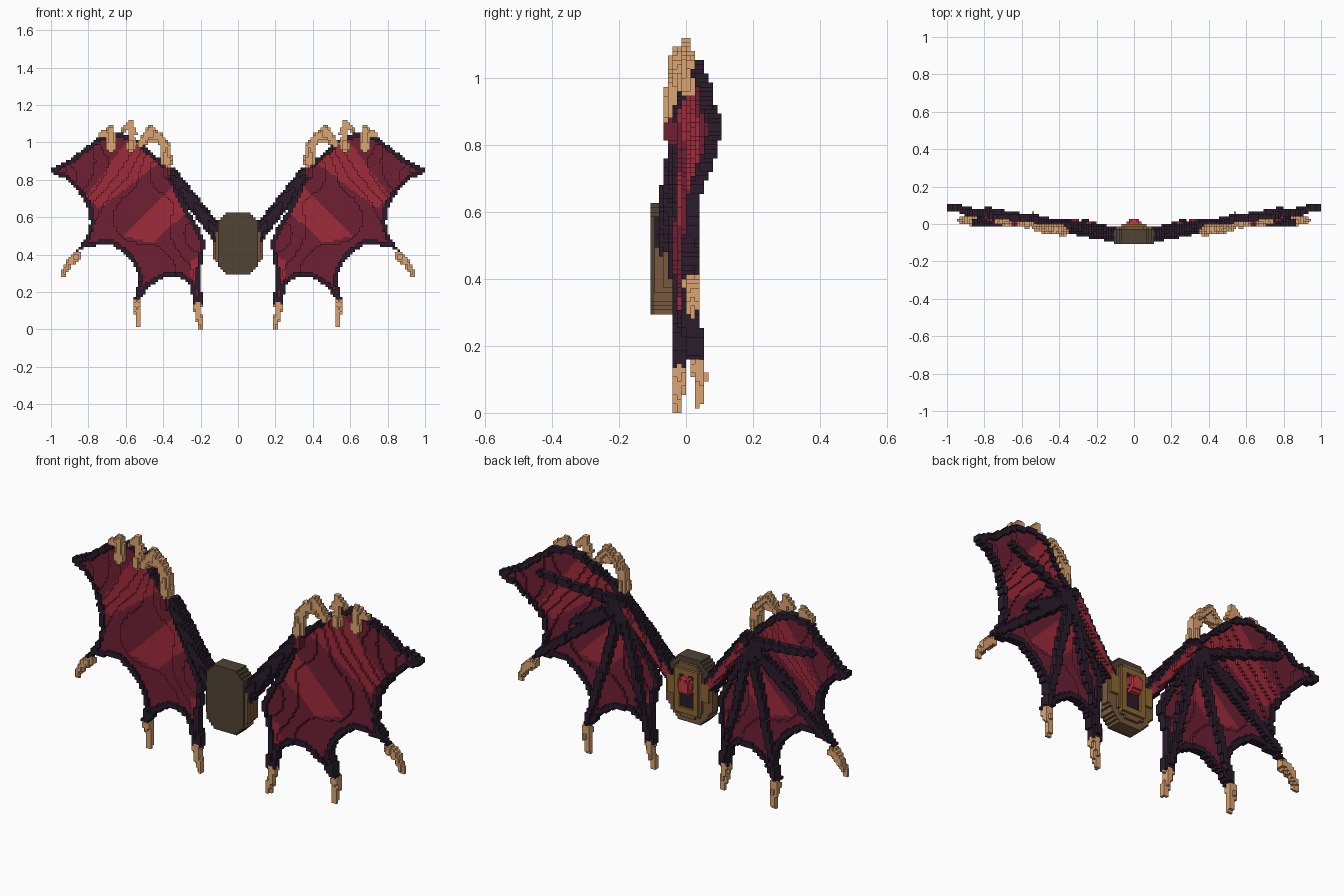
import bpy, bmesh, math
from mathutils import Vector

cube = bpy.data.objects.get("Cube")
if cube:
    bpy.data.objects.remove(cube, do_unlink=True)

U = 2 / 150  # size of one block


def srgb(h):
    vals = [int(h[i:i + 2], 16) / 255 for i in (0, 2, 4)]
    return [v / 12.92 if v < .04 else ((v + .055) / 1.055) ** 2.4 for v in vals] + [1]


PALETTE = {"dark_hide": "291c2b", "crimson": "6e2034", "scarlet": "a02b3b", "claw_tan": "dca573",
           "olive_leather": "504434", "brown_leather": "7a5a3d", "gold": "8f6a30", "gem_red": "c83b45"}
NAMES = list(PALETTE)
MATS = []
for name, code in PALETTE.items():
    m = bpy.data.materials.new(name)
    m.use_nodes = True
    m.diffuse_color = srgb(code)
    bsdf = m.node_tree.nodes["Principled BSDF"]
    bsdf.inputs["Base Color"].default_value = srgb(code)
    bsdf.inputs["Roughness"].default_value = .9
    MATS.append(m)

cells = {}  # block position on the +x half -> (part, colour)


def index(v):
    return math.floor(v / U + 1e-6)


def centre(c):
    return Vector([(n + .5) * U for n in c])


def put(c, part, colour):
    if c[0] >= 0 and c[2] >= 0:
        cells[c] = (part, NAMES.index(colour))


def box_range(lo, hi):
    spans = [range(index(a), index(b) + 1) for a, b in zip(lo, hi)]
    return [(i, j, k) for i in spans[0] for j in spans[1] for k in spans[2]]


def along(p, a, b):
    """Distance from p to segment ab, and how far along it lies."""
    t = max(0, min(1, (p - a).dot(b - a) / (b - a).length_squared))
    return (p - a.lerp(b, t)).length, t


def stroke(points, r0, r1, part, colour):
    """Tapered run of blocks along a path."""
    pts = [Vector(p) for p in points]
    n = len(pts) - 1
    for s in range(n):
        a, b = pts[s], pts[s + 1]
        lo = [min(p, q) - r0 for p, q in zip(a, b)]
        hi = [max(p, q) + r0 for p, q in zip(a, b)]
        for c in box_range(lo, hi):
            d, t = along(centre(c), a, b)
            if d <= r0 + (r1 - r0) * (s + t) / n:
                put(c, part, colour)


def inside(x, z, poly):
    hit = False
    for (x1, z1), (x2, z2) in zip(poly, poly[1:] + poly[:1]):
        if (z1 > z) != (z2 > z) and x < (x2 - x1) * (z - z1) / (z2 - z1) + x1:
            hit = not hit
    return hit


def edge_distance(p, poly):
    return min(along(p, Vector(a), Vector(b))[0] for a, b in zip(poly, poly[1:] + poly[:1]))


# Gentle bowing of the wing: (x, z, y)
BOW = [(.36, .85, -.02), (1, .85, .09), (.54, .16, .026), (.21, .15, -.02), (.84, .44, .013),
       (.68, 1.03, .035), (.2, .5, -.03), (.55, .6, -.006), (.86, .95, .06), (.45, .3, .006)]


def bow(x, z):
    w = [1 / ((x - a) ** 2 + (z - b) ** 2 + .0005) ** 1.5 for a, b, _ in BOW]
    return sum(wi * p[2] for wi, p in zip(w, BOW)) / sum(w)


# Wing membrane with thick dark rim, scarlet bands and finger bones on the back
OUTLINE = [(.35, .86), (.45, .94), (.52, 1.0), (.57, 1.04), (.64, 1.05), (.73, 1.04), (.81, .98),
           (.9, .91), (1, .86), (.99, .83), (.93, .81), (.86, .74), (.81, .67), (.79, .57), (.81, .5), (.87, .41),
           (.82, .44), (.68, .455), (.6, .4), (.55, .33), (.53, .27), (.555, .16), (.53, .15), (.47, .23),
           (.39, .28), (.31, .28), (.26, .24), (.235, .13), (.19, .14), (.2, .3), (.175, .46),
           (.2, .53), (.26, .63), (.32, .75)]
BANDS = [[(.41, .9), (.58, 1.03), (.82, .7), (.74, .65)],
         [(.34, .78), (.26, .64), (.46, .46), (.61, .5)],
         [(.2, .4), (.25, .37), (.26, .27), (.2, .25)]]
WRIST = Vector((.37, .81))
BONE_TIPS = [Vector(p) for p in ((.78, .9), (.83, .45), (.54, .18), (.21, .17), (.64, .66))]
for i, _, k in box_range((.15, 0, .1), (1, 0, 1.06)):
    x, z = (i + .5) * U, (k + .5) * U
    if not inside(x, z, OUTLINE):
        continue
    p = Vector((x, z))
    j = index(bow(x, z))
    if edge_distance(p, OUTLINE) < .025:
        for d in (-1, 0, 1):
            put((i, j + d, k), "wing_rim", "dark_hide")
    else:
        band = any(inside(x, z, b) for b in BANDS)
        put((i, j, k), "wing_membrane", "scarlet" if band else "crimson")
    for tip in BONE_TIPS:
        dist, t = along(p, WRIST, tip)
        if dist < .03 - .016 * t:
            put((i, j + 1, k), "finger_bones", "dark_hide")
            if dist < .018:
                put((i, j + 2, k), "finger_bones", "dark_hide")

# Arm from the body to the wrist, with a scarlet strip set into its back
stroke([(.1, -.055, .5), (.24, -.035, .68), (.355, -.01, .83)], .042, .036, "arm", "dark_hide")
stroke([(.13, -.028, .53), (.24, -.011, .672), (.335, .009, .797)], .02, .018, "arm", "scarlet")

# Hooked claws along the top and pointed claws below
CLAWS = [
    ([(.38, -.036, .89), (.383, -.034, .97), (.42, -.028, 1.03), (.465, -.025, 1.07), (.525, -.02, .99)], .03, .017),
    ([(.43, -.03, 1.03), (.49, -.03, 1.01), (.52, -.025, .98)], .022, .013),
    ([(.572, 0, .97), (.575, 0, 1.105), (.62, .005, 1.06)], .023, .012),
    ([(.575, 0, 1.08), (.545, 0, 1.05)], .016, .012),
    ([(.68, .005, .97), (.68, .005, 1.07), (.74, .015, 1.035)], .025, .014),
    ([(.217, -.022, .125), (.212, -.024, .08), (.194, -.022, .008)], .024, .013),
    ([(.54, .036, .14), (.538, .042, .1), (.533, .038, .028)], .024, .013),
    ([(.862, .016, .39), (.905, .022, .355), (.935, .018, .295)], .026, .013)]
for path, r0, r1 in CLAWS:
    stroke(path, r0, r1, "claws", "claw_tan")

# Crimson knuckle under the largest claw
stroke([(.38, -.042, .825), (.383, -.042, .855)], .023, .022, "wrist", "crimson")

# Central pack: chamfered plate that widens, then narrows toward the back
for c in box_range((0, -.105, .3), (.14, -.028, .615)):
    x, y, z = centre(c)
    depth = (y + .105) / .08
    width = .102 + .038 * min(1, depth * 1.4) * (.33 < z < .52)
    corner = min(z - .3, .62 - z)
    if x > min(width, .073 + corner * .75):
        continue
    shell = x > .103 or (depth > .12 and z < .5)
    put(c, "pack", "brown_leather" if shell else "olive_leather")

# Back of the pack: brown and gold frame around a dark panel, with side clasps
for c in box_range((0, -.027, .33), (.115, -.005, .59)):
    x, y, z = centre(c)
    if x > .085:
        if .42 < z < .52 and y < -.013:
            put(c, "pack_frame", "gold")
        continue
    if x + max(0, z - .55, .37 - z) > .09:
        continue
    if x > .066 or z < .345 or z > .575:
        if y < -.013:
            put(c, "pack_frame", "brown_leather")
    elif x > .044 or z < .37 or z > .55:
        put(c, "pack_frame", "gold")
    elif y < -.013:
        put(c, "pack_panel", "dark_hide")

# Round gem set in the upper half of the panel
for c in box_range((0, -.04, .43), (.05, .03, .57)):
    x, y, z = centre(c)
    if Vector((x, y + .01, (z - .495) * .85)).length < .041:
        put(c, "gem", "gem_red")

# Turn the blocks into meshes, keeping only exposed faces
SIDES = [(axis, sign) for axis in range(3) for sign in (0, 1)]


def build(part, name, sides):
    bm = bmesh.new()
    verts = {}

    def vert(p):
        if p not in verts:
            verts[p] = bm.verts.new([n * U for n in p])
        return verts[p]

    for c, (owner, colour) in cells.items():
        if owner != part:
            continue
        for axis, sign in SIDES:
            near = list(c)
            near[axis] += 2 * sign - 1
            if tuple(near) in cells or near[0] < 0:
                continue
            b, d = (axis + 1) % 3, (axis + 2) % 3
            quad = []
            for s, t in ((0, 0), (1, 0), (1, 1), (0, 1)):
                p = list(c)
                p[axis] += sign
                p[b] += s
                p[d] += t
                quad.append(tuple(p))
            if not sign:
                quad.reverse()
            for side in sides:
                pts = [(side * p[0], p[1], p[2]) for p in quad]
                if side < 0:
                    pts.reverse()
                bm.faces.new([vert(p) for p in pts]).material_index = colour
    mesh = bpy.data.meshes.new(name)
    bm.to_mesh(mesh)
    bm.free()
    for m in MATS:
        mesh.materials.append(m)
    bpy.context.collection.objects.link(bpy.data.objects.new(name, mesh))


for part in ("pack", "pack_frame", "pack_panel", "gem"):
    build(part, part, (1, -1))
for part in ("wing_membrane", "wing_rim", "finger_bones", "arm", "wrist", "claws"):
    build(part, "left_" + part, (1,))
    build(part, "right_" + part, (-1,))
